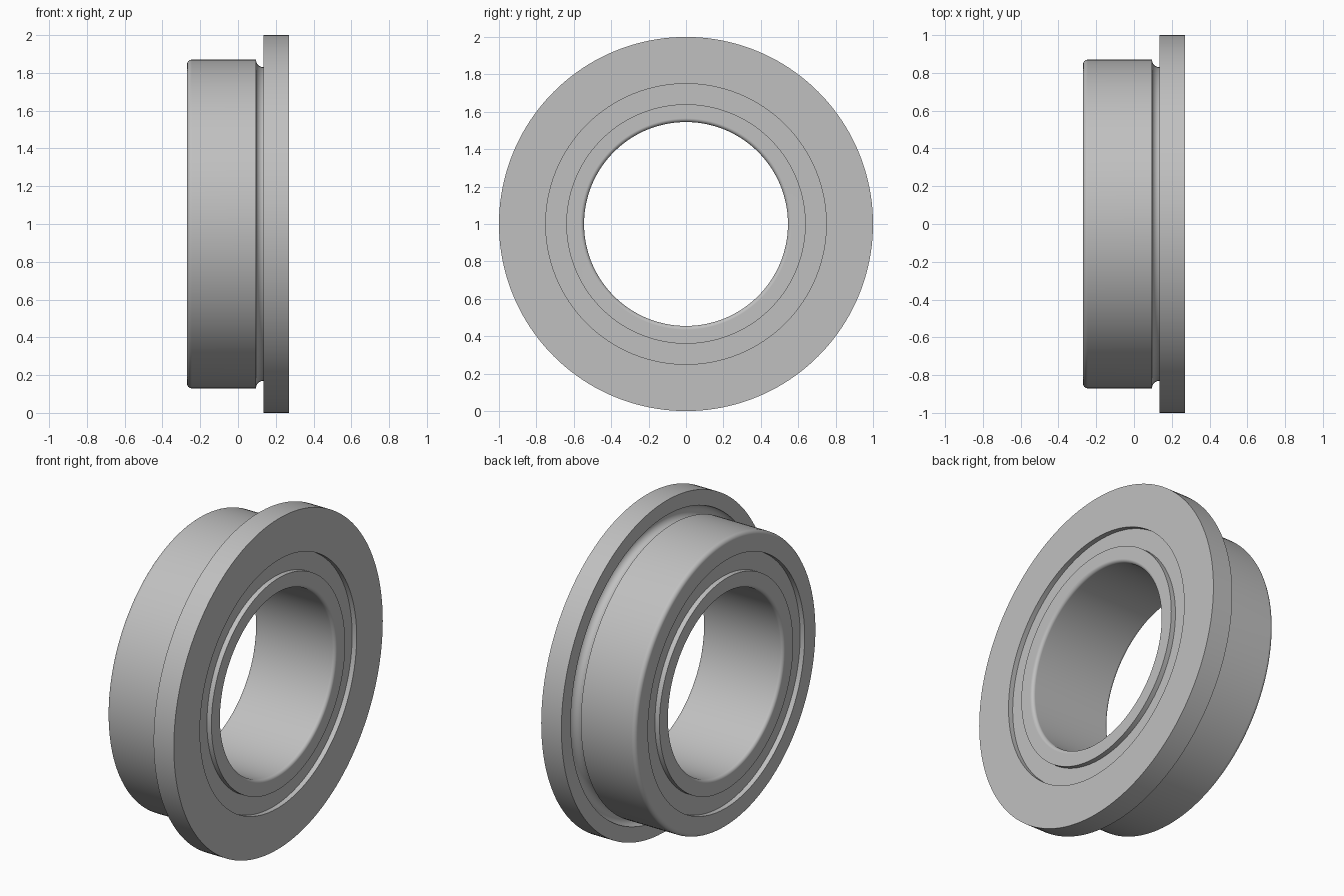
import bpy
import bmesh
from math import sin, cos, pi, radians

if "Cube" in bpy.data.objects:
    bpy.data.objects.remove(bpy.data.objects["Cube"])

SEGMENTS = 160
HALF = 0.27            # half of the axial width
FLANGE_X = 0.135       # back face of the flange
BODY_R, BORE_R = 0.87, 0.545
RACE_IN, RACE_OUT = 0.64, 0.75
RECESS = 0.03

steel = bpy.data.materials.new("steel_grey")
steel.use_nodes = True
colour = (0.53, 0.53, 0.53, 1)
steel.diffuse_color = colour
steel.node_tree.nodes["Principled BSDF"].inputs["Base Color"].default_value = colour


def arc(x, r, radius, start, end, steps):
    """Profile points (x, r) along a circular arc, angles in degrees."""
    angles = [radians(start + (end - start) * i / steps) for i in range(steps + 1)]
    return [(x + radius * cos(a), r + radius * sin(a)) for a in angles]


def revolve(name, profile):
    """Spin a closed (x, r) profile round the x axis, one unit above the floor."""
    bm = bmesh.new()
    rings = []
    for i in range(SEGMENTS):
        a = 2 * pi * i / SEGMENTS
        rings.append([bm.verts.new((x, r * sin(a), 1 + r * cos(a))) for x, r in profile])
    count = len(profile)
    for i, ring in enumerate(rings):
        following = rings[(i + 1) % SEGMENTS]
        for j in range(count):
            k = (j + 1) % count
            bm.faces.new((ring[j], ring[k], following[k], following[j]))
    bmesh.ops.recalc_face_normals(bm, faces=bm.faces)
    mesh = bpy.data.meshes.new(name)
    bm.to_mesh(mesh)
    bm.free()
    mesh.materials.append(steel)
    obj = bpy.data.objects.new(name, mesh)
    bpy.context.collection.objects.link(obj)
    bpy.ops.object.select_all(action="DESELECT")
    obj.select_set(True)
    bpy.context.view_layer.objects.active = obj
    bpy.ops.object.shade_smooth_by_angle(angle=radians(30))
    # Keep the flat rings flat next to the rounded edges
    weighted = obj.modifiers.new("weighted_normals", "WEIGHTED_NORMAL")
    weighted.keep_sharp = True
    return obj


# Outer ring: rounded body edge, round undercut in the corner, square flange
round_out = 0.025
outer = [(-HALF, RACE_OUT)]
outer += arc(-HALF + round_out, BODY_R - round_out, round_out, 180, 90, 6)
outer += arc(FLANGE_X, BODY_R, 0.04, 180, 450, 24)
outer += [(FLANGE_X, 1), (HALF, 1), (HALF, RACE_OUT)]
revolve("outer_ring", outer)

# Inner ring: rounded bore edges
round_in = 0.02
inner = [(-HALF, RACE_IN)]
inner += arc(-HALF + round_in, BORE_R + round_in, round_in, 180, 270, 6)
inner += arc(HALF - round_in, BORE_R + round_in, round_in, 270, 360, 6)
inner += [(HALF, RACE_IN)]
revolve("inner_ring", inner)

# Recessed shields closing the gap on both sides
for side, name in ((-1, "right_shield"), (1, "left_shield")):
    face, back = side * (HALF - RECESS), side * (HALF - 2 * RECESS)
    revolve(name, [(face, RACE_IN), (face, RACE_OUT), (back, RACE_OUT), (back, RACE_IN)])
